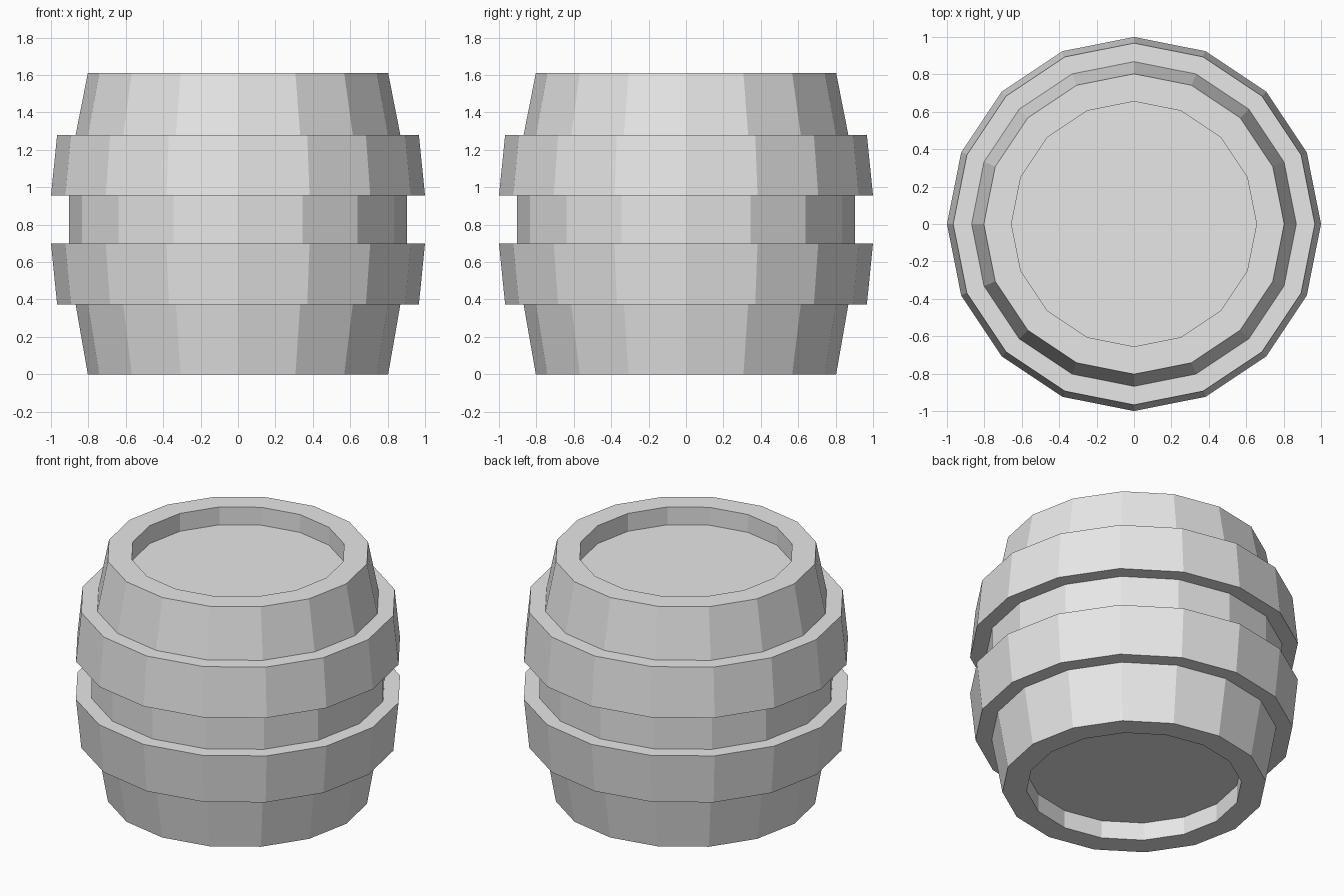
import bpy
import bmesh
from math import cos, sin, tau

SIDES = 16

if "Cube" in bpy.data.objects:
    bpy.data.objects.remove(bpy.data.objects["Cube"], do_unlink=True)

grey = bpy.data.materials.new("plain_grey")
grey.use_nodes = True
grey.diffuse_color = (0.8, 0.8, 0.8, 1)
grey.node_tree.nodes["Principled BSDF"].inputs["Base Color"].default_value = (0.8, 0.8, 0.8, 1)


def lathe(name, profile, closed=False):
    """Turn a (radius, height) profile around z; open profiles get end caps."""
    bm = bmesh.new()
    rings = [[bm.verts.new((r * cos(tau * i / SIDES), r * sin(tau * i / SIDES), z))
              for i in range(SIDES)] for r, z in profile]
    pairs = list(zip(rings, rings[1:]))
    if closed:
        pairs.append((rings[-1], rings[0]))
    else:
        bm.faces.new(rings[0])
        bm.faces.new(rings[-1])
    for low, high in pairs:
        for i in range(SIDES):
            j = (i + 1) % SIDES
            bm.faces.new((low[i], low[j], high[j], high[i]))
    bmesh.ops.recalc_face_normals(bm, faces=bm.faces)
    mesh = bpy.data.meshes.new(name)
    bm.to_mesh(mesh)
    bm.free()
    mesh.materials.append(grey)
    obj = bpy.data.objects.new(name, mesh)
    bpy.context.collection.objects.link(obj)
    return obj


# Bulging body with a recessed lid and base
lathe("barrel_body", [
    (0.655, 0.12), (0.655, 0), (0.803, 0), (0.868, 0.373), (0.904, 0.70),
    (0.904, 0.955), (0.868, 1.28), (0.803, 1.61), (0.655, 1.61), (0.655, 1.49),
])

# Hoops, each widest on the edge nearest the middle
for name, wide_z, narrow_z in (("lower_hoop", 0.70, 0.373), ("upper_hoop", 0.955, 1.28)):
    lathe(name, [(0.84, wide_z), (1.0, wide_z), (0.967, narrow_z), (0.84, narrow_z)], closed=True)
